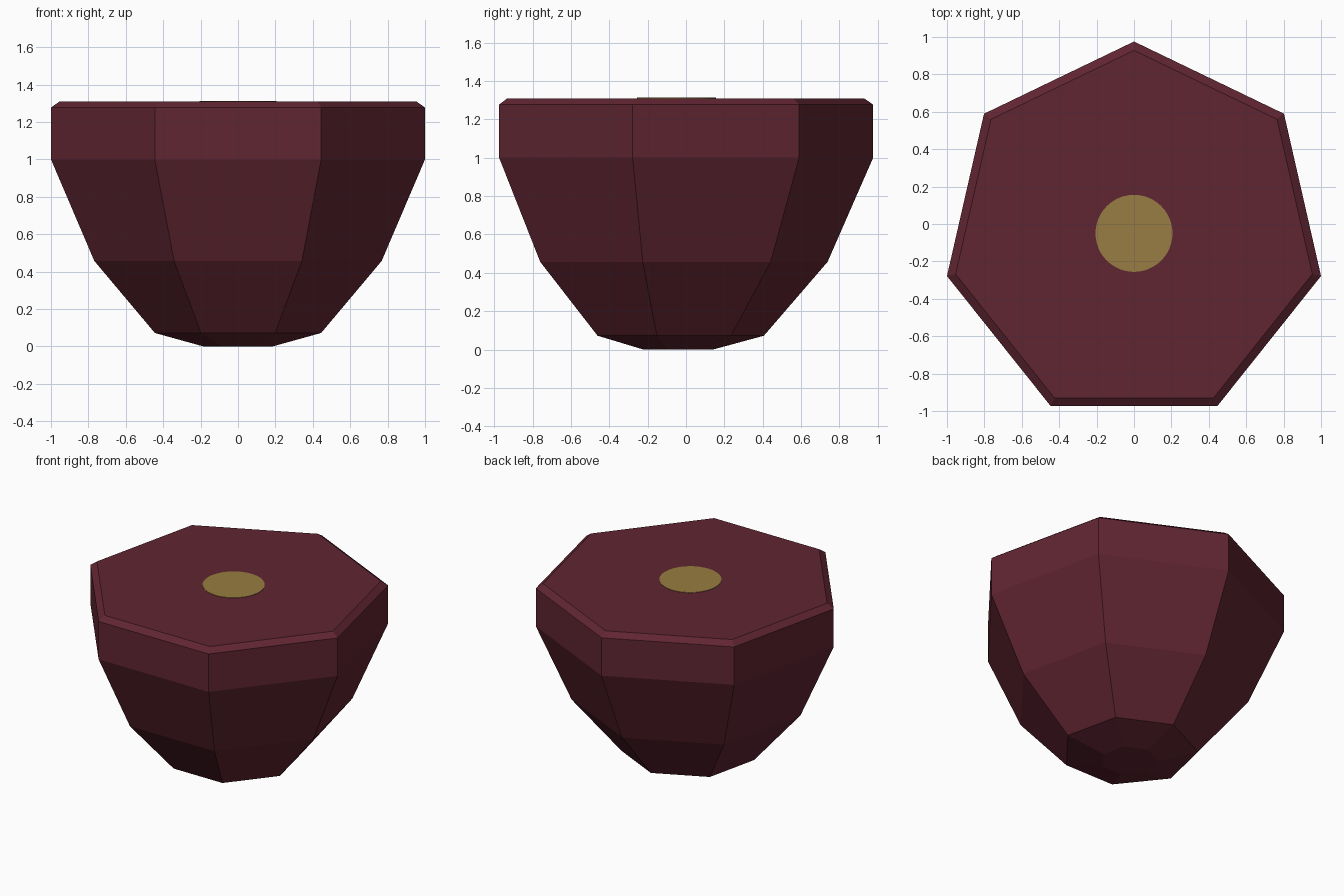
import bpy, bmesh, math

if "Cube" in bpy.data.objects:
    bpy.data.objects.remove(bpy.data.objects["Cube"])

SIDES = 7
CY = -0.05          # heptagon centre, so the bounding box is centred on y = 0


def material(name, rgb):
    m = bpy.data.materials.new(name)
    m.diffuse_color = (*rgb, 1.0)
    m.use_nodes = True
    m.node_tree.nodes["Principled BSDF"].inputs["Base Color"].default_value = m.diffuse_color
    return m


def lathe(name, profile, sides, mat):
    """Closed, flat-faced solid from (radius, z) rings, one corner facing +y."""
    bm = bmesh.new()
    rings = []
    for r, z in profile:
        ring = []
        for i in range(sides):
            a = math.pi / 2 + 2 * math.pi * i / sides
            ring.append(bm.verts.new((r * math.cos(a), CY + r * math.sin(a), z)))
        rings.append(ring)
    for lo, hi in zip(rings, rings[1:]):
        for i in range(sides):
            j = (i + 1) % sides
            bm.faces.new((lo[i], lo[j], hi[j], hi[i]))
    bm.faces.new(rings[0][::-1])
    bm.faces.new(rings[-1])
    bmesh.ops.recalc_face_normals(bm, faces=bm.faces[:])
    me = bpy.data.meshes.new(name)
    bm.to_mesh(me)
    bm.free()
    me.materials.append(mat)
    ob = bpy.data.objects.new(name, me)
    bpy.context.collection.objects.link(ob)
    return ob


maroon = material("dark maroon", (0.117, 0.0185, 0.0315))
gold = material("dull gold", (0.314, 0.202, 0.054))

# Faceted body: pointed foot, flared sides, straight band, bevelled rim
lathe("faceted_body",
      [(0.19, 0.0), (0.456, 0.072), (0.788, 0.457), (1.0257, 1.0),
       (1.0257, 1.277), (0.978, 1.31)], SIDES, maroon)

# Thin round plate in the middle of the top
lathe("top_disc", [(0.206, 1.307), (0.206, 1.313)], 48, gold)
